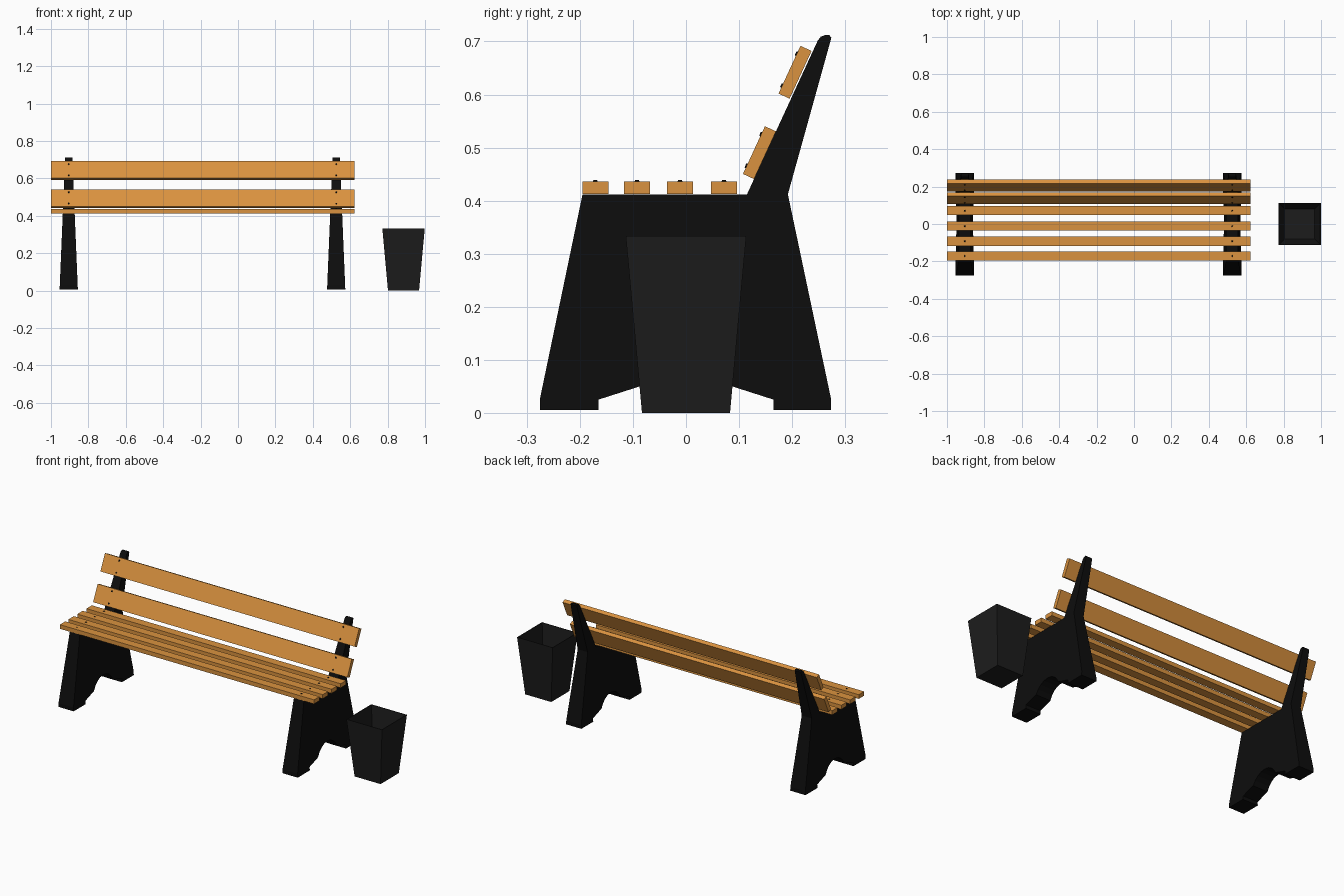
import bpy, bmesh, math
from mathutils import Matrix, Vector

if "Cube" in bpy.data.objects:
    bpy.data.objects.remove(bpy.data.objects["Cube"])


def material(name, rgb):
    m = bpy.data.materials.new(name)
    m.diffuse_color = (*rgb, 1)
    m.use_nodes = True
    m.node_tree.nodes["Principled BSDF"].inputs["Base Color"].default_value = m.diffuse_color
    return m


WOOD = material("wood", (0.7, 0.29, 0.05))
IRON = material("black_iron", (0.004, 0.004, 0.004))
PLASTIC = material("dark_plastic", (0.012, 0.012, 0.012))
LEG_X = (-0.905, 0.525)
X0, X1 = -1.0, 0.622
LEAN = math.atan2(0.135, 0.293)      # backrest tilt from vertical


def finish(name, bm, mat):
    bmesh.ops.recalc_face_normals(bm, faces=bm.faces)
    me = bpy.data.meshes.new(name)
    bm.to_mesh(me)
    bm.free()
    me.materials.append(mat)
    ob = bpy.data.objects.new(name, me)
    bpy.context.collection.objects.link(ob)
    return ob


def box(name, centre, size, tilt, mat):
    bm = bmesh.new()
    bmesh.ops.create_cube(bm, size=1, matrix=Matrix.Translation(centre)
                          @ Matrix.Rotation(tilt, 4, 'X') @ Matrix.Diagonal((*size, 1)))
    return finish(name, bm, mat)


def screw(name, centre, tilt):
    bm = bmesh.new()
    bmesh.ops.create_cone(bm, cap_ends=True, segments=10, radius1=0.005, radius2=0.0035, depth=0.003,
                          matrix=Matrix.Translation(centre) @ Matrix.Rotation(tilt, 4, 'X'))
    return finish(name, bm, IRON)


# side supports: one profile, narrowing in x towards the top
profile = [(-0.275, 0.005), (-0.275, 0.028), (-0.195, 0.412), (0.115, 0.412),
           (0.248, 0.701), (0.254, 0.709), (0.262, 0.712), (0.270, 0.712), (0.274, 0.707),
           (0.192, 0.412), (0.273, 0.028), (0.273, 0.005), (0.165, 0.005), (0.165, 0.025)]
arch = [(0.087, 0.05), (0.072, 0.074), (0.052, 0.093), (0.027, 0.106)]
profile += arch + [(0, 0.11)] + [(-y, z) for y, z in reversed(arch)]
profile += [(-0.165, 0.025), (-0.165, 0.005)]
for i, cx in enumerate(LEG_X):
    bm = bmesh.new()
    sides = []
    for s in (-1, 1):
        sides.append([bm.verts.new((cx + s * (0.049 - 0.0415 * z), y, z)) for y, z in profile])
        bm.faces.new(sides[-1])
    a, b = sides
    for k in range(len(a)):
        n = (k + 1) % len(a)
        bm.faces.new((a[k], a[n], b[n], b[k]))
    finish(f"side_support_{i + 1}", bm, IRON)

# seat slats with one screw per support
LENGTH, MID = X1 - X0, (X0 + X1) / 2
for i, y in enumerate((-0.171, -0.0925, -0.0115, 0.0715)):
    box(f"seat_slat_{i + 1}", (MID, y, 0.4245), (LENGTH, 0.049, 0.024), 0, WOOD)
    for j, x in enumerate(LEG_X):
        screw(f"seat_screw_{i + 1}_{j + 1}", (x, y, 0.437), 0)

# back slats with two screws per support
along = Vector((0, math.sin(LEAN), math.cos(LEAN)))
out = Vector((0, -math.cos(LEAN), math.sin(LEAN)))
for i, (y, z) in enumerate(((0.1385, 0.4905), (0.2055, 0.642))):
    c = Vector((0, y, z))
    box(f"back_slat_{i + 1}", c + Vector((MID, 0, 0)), (LENGTH, 0.023, 0.099), -LEAN, WOOD)
    for x in LEG_X:
        for s in (-1, 1):
            screw(f"back_screw_{i + 1}", c + Vector((x, 0, 0)) + along * 0.033 * s + out * 0.0125,
                  math.pi / 2 - LEAN)

# open square bin: outer base, outer rim, inner rim, inner floor
bm = bmesh.new()
rings = []
for h, z in ((0.083, 0), (0.1135, 0.333), (0.1095, 0.333), (0.080, 0.012)):
    rings.append([bm.verts.new((0.885 + sx * h, sy * h, z))
                  for sx, sy in ((-1, -1), (1, -1), (1, 1), (-1, 1))])
for a, b in zip(rings, rings[1:]):
    for k in range(4):
        n = (k + 1) % 4
        bm.faces.new((a[k], a[n], b[n], b[k]))
bm.faces.new(rings[0])
bm.faces.new(rings[-1])
finish("litter_bin", bm, PLASTIC)
